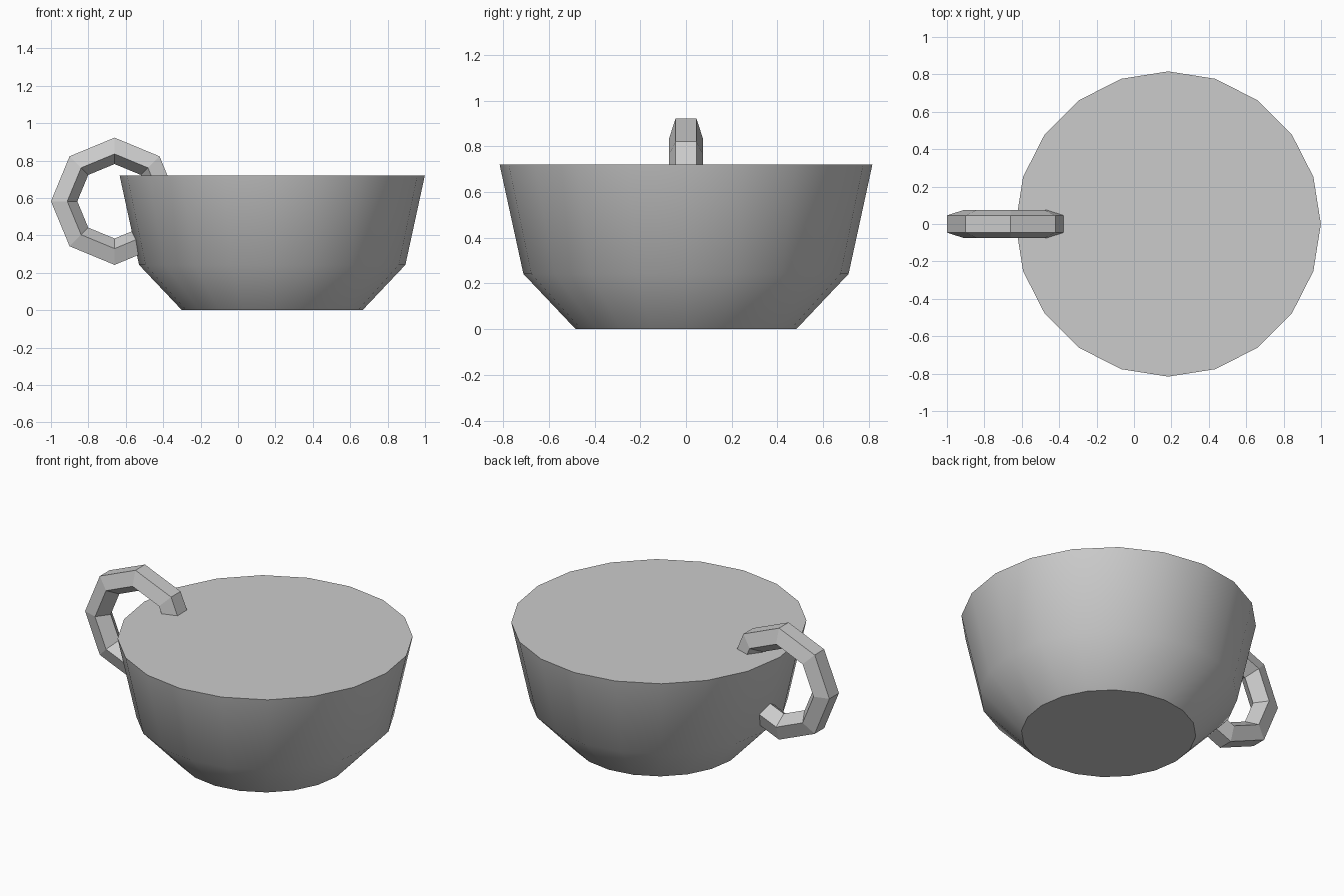
import bpy, math

if "Cube" in bpy.data.objects:
    bpy.data.objects.remove(bpy.data.objects["Cube"])


def add_mesh(name, verts, faces, location):
    mesh = bpy.data.meshes.new(name)
    mesh.from_pydata(verts, [], faces)
    obj = bpy.data.objects.new(name, mesh)
    obj.location = location
    bpy.context.collection.objects.link(obj)
    return obj


# Cup body: lathed (radius, height) profile with flat base and flat top
SIDES = 20
profile = [(0.483, 0.0), (0.712, 0.242), (0.816, 0.72)]
verts = [(r * math.cos(2 * math.pi * i / SIDES), r * math.sin(2 * math.pi * i / SIDES), z)
         for r, z in profile for i in range(SIDES)]
faces = [(k * SIDES + i, k * SIDES + (i + 1) % SIDES,
          (k + 1) * SIDES + (i + 1) % SIDES, (k + 1) * SIDES + i)
         for k in range(len(profile) - 1) for i in range(SIDES)]
faces.append(tuple(reversed(range(SIDES))))
faces.append(tuple(range(2 * SIDES, 3 * SIDES)))
cup = add_mesh("cup_body", verts, faces, (0.183, 0, 0))
bpy.context.view_layer.objects.active = cup
cup.select_set(True)
bpy.ops.object.shade_smooth_by_angle(angle=math.radians(40))

# Handle: eight-segment ring with a pentagonal section, flat side outward
SEG, SEC = 8, 5
MAJOR, MINOR = 0.277, 0.078
verts, faces = [], []
for i in range(SEG):
    a = 2 * math.pi * i / SEG
    for j in range(SEC):
        b = math.pi + 2 * math.pi * j / SEC
        r = MAJOR + MINOR * math.cos(b)
        verts.append((r * math.cos(a), MINOR * math.sin(b), r * math.sin(a)))
        n, m = (i + 1) % SEG, (j + 1) % SEC
        faces.append((i * SEC + j, i * SEC + m, n * SEC + m, n * SEC + j))
add_mesh("handle", verts, faces, (-0.66, 0, 0.582))
